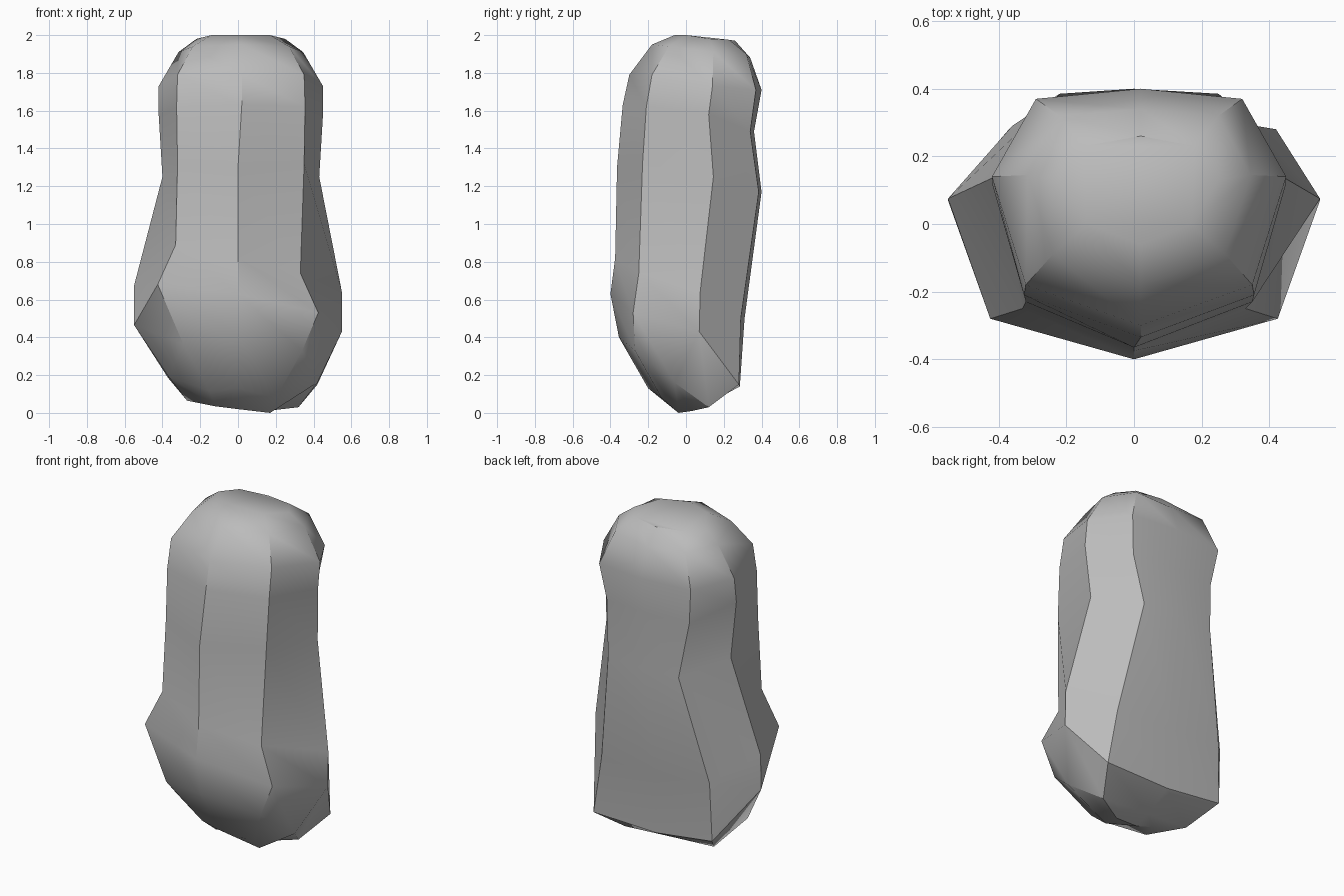
import bpy
import math

# Remove the default cube
default_cube = bpy.data.objects.get("Cube")
if default_cube:
    bpy.data.objects.remove(default_cube, do_unlink=True)

# Stone colour
stone = bpy.data.materials.new("grey_stone")
stone.use_nodes = True
grey = (0.5, 0.5, 0.5, 1)
stone.diffuse_color = grey
stone.node_tree.nodes["Principled BSDF"].inputs["Base Color"].default_value = grey

# Ridges running down the boulder from crown to underside.
# The two centre ridges are (y, z)
front_ridge = [(-.06, 2), (-.18, 1.95), (-.3, 1.79), (-.335, 1.63), (-.365, 1.3),
               (-.375, .82), (-.4, .63), (-.355, .4), (-.2, .13)]
back_ridge = [(.26, 1.97), (.34, 1.88), (.4, 1.71), (.36, 1.49), (.4, 1.17),
              (.31, .5), (.285, .14), (.12, .05), (.02, .02)]

# The side ridges are (x, y, z), mirrored with a little unevenness
front_corner = [(.17, 0, 2), (.27, -.09, 1.94), (.35, -.18, 1.79), (.355, -.21, 1.62),
                (.35, -.23, 1.32), (.33, -.25, .74), (.425, -.28, .53),
                (.34, -.27, .33), (.2, -.13, .08)]
side_ridge = [(.25, .13, 1.98), (.345, .145, 1.91), (.45, .14, 1.73), (.45, .12, 1.58),
              (.43, .145, 1.25), (.55, .075, .64), (.55, .07, .43),
              (.42, -.06, .16), (.17, -.04, 0)]
back_corner = [(.18, .23, 1.975), (.25, .32, 1.9), (.32, .37, 1.71), (.29, .34, 1.49),
               (.25, .385, 1.17), (.36, .29, .5), (.42, .28, .15),
               (.32, .12, .03), (.15, .03, .01)]


def centred(profile):
    """Place a centre ridge, leaning slightly sideways near the top."""
    return [(.02 if z > 1.4 else 0, y, z) for y, z in profile]


def mirrored(profile):
    """Mirror a side ridge, narrowing and lifting it unevenly like rough stone."""
    result = []
    for x, y, z in profile:
        shift = .03 if z > 1 else .05 if z < .4 else 0
        lift = 0
        if z < .8:
            lift = .15 if y < -.2 and z > .5 else .035
        result.append((shift - x, y, z + lift))
    return result


columns = [
    centred(front_ridge), front_corner, side_ridge, back_corner,
    centred(back_ridge), mirrored(back_corner), mirrored(side_ridge),
    mirrored(front_corner),
]

# Join the ridges into a closed skin
count = len(columns)
rings = len(front_ridge)
verts = [column[r] for r in range(rings) for column in columns]
faces = []
for r in range(rings - 1):
    for c in range(count):
        n = (c + 1) % count
        faces.append((r * count + c, (r + 1) * count + c,
                      (r + 1) * count + n, r * count + n))
faces.append(tuple(range(count)))
faces.append(tuple(reversed(range((rings - 1) * count, rings * count))))

mesh = bpy.data.meshes.new("boulder")
mesh.from_pydata(verts, [], faces)
mesh.materials.append(stone)
boulder = bpy.data.objects.new("boulder", mesh)
bpy.context.collection.objects.link(boulder)

# Smooth the gentle bends and keep the ridges crisp
bpy.ops.object.select_all(action="DESELECT")
boulder.select_set(True)
bpy.context.view_layer.objects.active = boulder
bpy.ops.object.shade_smooth_by_angle(angle=math.radians(35))
